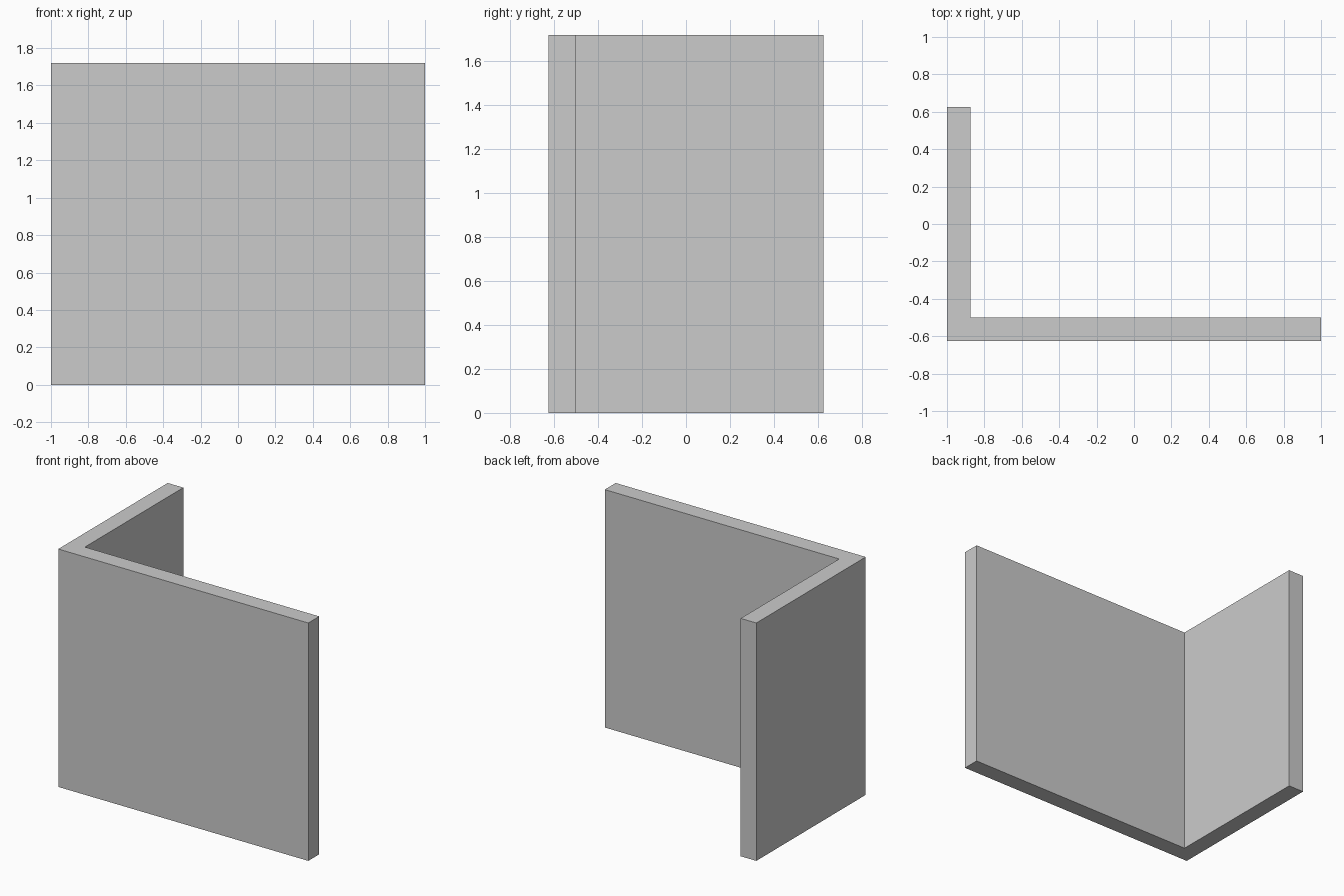
import bpy
import bmesh

if "Cube" in bpy.data.objects:
    bpy.data.objects.remove(bpy.data.objects["Cube"])

WIDTH, DEPTH, HEIGHT, THICK = 2.0, 1.25, 1.72, 0.125
x, y = WIDTH / 2, DEPTH / 2

# L-shaped footprint: long front wall and shorter left wall
profile = [(-x, -y), (x, -y), (x, -y + THICK),
           (-x + THICK, -y + THICK), (-x + THICK, y), (-x, y)]

# Corner wall: footprint extruded straight up
bm = bmesh.new()
base = bm.faces.new([bm.verts.new((px, py, 0)) for px, py in profile])
top = bmesh.ops.extrude_face_region(bm, geom=[base], use_keep_orig=True)
bmesh.ops.translate(bm, vec=(0, 0, HEIGHT),
                    verts=[v for v in top["geom"] if isinstance(v, bmesh.types.BMVert)])
bmesh.ops.recalc_face_normals(bm, faces=bm.faces)

mesh = bpy.data.meshes.new("corner_wall")
bm.to_mesh(mesh)
bm.free()
bpy.context.collection.objects.link(bpy.data.objects.new("corner_wall", mesh))
